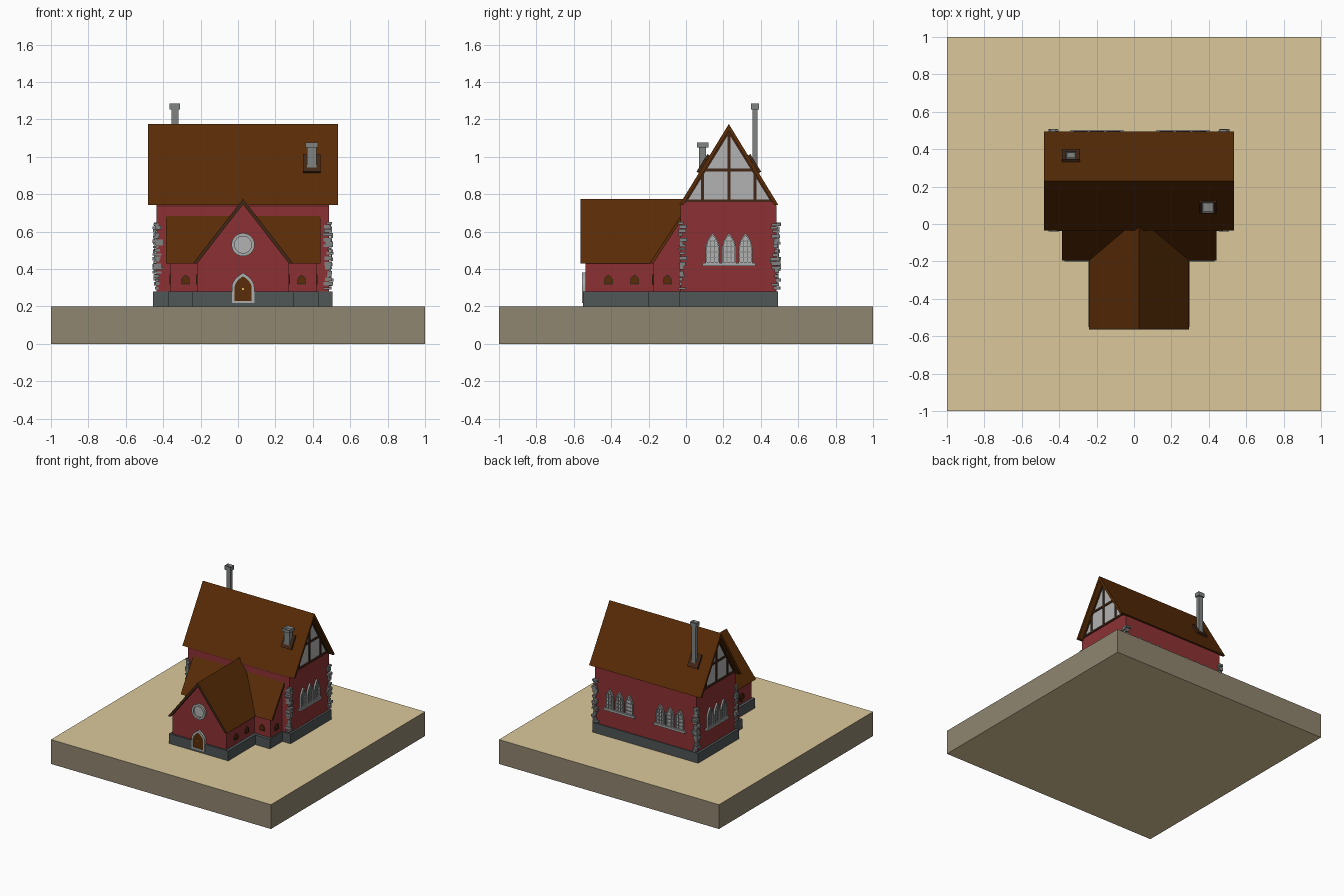
import bpy, bmesh, math, random
from mathutils import Matrix, Vector

if "Cube" in bpy.data.objects:
    bpy.data.objects.remove(bpy.data.objects["Cube"])

random.seed(4)

def mat(name, r, g, b):
    m = bpy.data.materials.new(name)
    m.diffuse_color = (r, g, b, 1)
    m.use_nodes = True
    m.node_tree.nodes["Principled BSDF"].inputs["Base Color"].default_value = m.diffuse_color
    return m

SAND = mat("sand", .71, .575, .33)
EARTH = mat("earth", .28, .24, .162)
BRICK = mat("red_brick", .265, .031, .034)
BASE = mat("dark_stone", .08, .092, .092)
STONE = mat("grey_stone", .22, .23, .23)
TRIM = mat("pale_stone", .40, .42, .41)
PLASTER = mat("plaster_and_glass", .45, .45, .45)
ROOF = mat("brown_roof", .10, .025, .002)
TIMBER = mat("dark_timber", .055, .02, .008)
GOLD = mat("gold", .75, .50, .10)

def finish(name, bm, *mats, matrix=None):
    bmesh.ops.recalc_face_normals(bm, faces=bm.faces)
    me = bpy.data.meshes.new(name)
    bm.to_mesh(me)
    bm.free()
    for m in mats:
        me.materials.append(m)
    ob = bpy.data.objects.new(name, me)
    bpy.context.collection.objects.link(ob)
    if matrix:
        ob.matrix_world = matrix
    return ob

def add_box(bm, lo, hi):
    lo, hi = Vector(lo), Vector(hi)
    m = Matrix.Translation((lo + hi) / 2) @ Matrix.Diagonal((*(hi - lo), 1))
    return bmesh.ops.create_cube(bm, size=1, matrix=m)["verts"]

def box(name, lo, hi, m, matrix=None):
    bm = bmesh.new()
    add_box(bm, lo, hi)
    return finish(name, bm, m, matrix=matrix)

def prism(name, pts, axis, a, b, m, matrix=None):
    """Extrude a (y,z) outline along x, or an (x,z) outline along y."""
    bm = bmesh.new()
    place = (lambda p, t: (t, p[0], p[1])) if axis == "x" else (lambda p, t: (p[0], t, p[1]))
    f = bm.faces.new([bm.verts.new(place(p, a)) for p in pts])
    ext = bmesh.ops.extrude_face_region(bm, geom=[f])["geom"]
    vs = [v for v in ext if isinstance(v, bmesh.types.BMVert)]
    bmesh.ops.translate(bm, verts=vs, vec=Vector(place((0, 0), b - a)))
    return finish(name, bm, m, matrix=matrix)

def gable(c, half, z0, z1, t):
    """Inverted V outline with vertical thickness t and level eaves."""
    inner = half - t * half / (z1 - z0)
    return [(c - half, z0), (c, z1), (c + half, z0), (c + inner, z0), (c, z1 - t), (c - inner, z0)]

def arch(w, z0, zs, z1, n=5):
    """Pointed arch outline."""
    right = [(w * (1 - (i / n) ** 2), zs + (z1 - zs) * i / n) for i in range(n + 1)]
    left = [(-x, z) for x, z in reversed(right[:-1])]
    return [(-w, z0), (w, z0)] + right + left

def circle(r, n=24):
    return [(r * math.cos(2 * math.pi * i / n), r * math.sin(2 * math.pi * i / n)) for i in range(n)]

def ring(name, outer, inner, a, b, m, matrix):
    bm = bmesh.new()
    loops = [[bm.verts.new((x, y, z)) for x, z in pts]
             for pts, y in ((outer, a), (inner, a), (inner, b), (outer, b))]
    n = len(outer)
    for k in range(4):
        p, q = loops[k], loops[(k + 1) % 4]
        for i in range(n):
            j = (i + 1) % n
            bm.faces.new((p[i], p[j], q[j], q[i]))
    return finish(name, bm, m, matrix=matrix)

def facing(deg, x, y, z=0):
    """0 faces front, 90 right, 180 back, -90 left."""
    return Matrix.Translation((x, y, z)) @ Matrix.Rotation(math.radians(deg), 4, "Z")

# ground slab: sand on top and bottom, earth on the sides
bm = bmesh.new()
add_box(bm, (-1, -1, 0), (1, 1, .2))
ground = finish("ground_slab", bm, SAND, EARTH)
for p in ground.data.polygons:
    p.material_index = 0 if abs(p.normal.z) > .5 else 1

# foundations
box("main_foundation", (-.455, -.038, .2), (.505, .492, .28), BASE)
box("lean_to_foundation", (-.372, -.2, .2), (.43, 0, .279), BASE)
box("porch_foundation", (-.242, -.551, .2), (.297, -.1, .28), BASE)

# main house
C, XL, XR = .229, -.435, .487
prism("main_walls", [(-.03, .27), (.485, .27), (.485, .737), (.462, .76), (-.004, .76), (-.03, .737)],
      "x", XL, XR, BRICK)
prism("gable_plaster", [(-.006, .758), (.464, .758), (C, 1.142)], "x", XL, XR, PLASTER)
prism("main_roof", gable(C, .265, .742, 1.175, .036), "x", -.48, .535, ROOF)

# gable timber framing on both ends
for side, x in (("left", XL), ("right", XR)):
    a, b = x - .008, x + .008
    box(side + "_gable_sill", (a, -.008, .757), (b, .466, .772), TIMBER)
    box(side + "_gable_crossbeam", (a, .1, .922), (b, .358, .938), TIMBER)
    for y, top in ((.088, .93), (C, 1.13), (.37, .93)):
        box(side + "_gable_post", (a, y - .008, .76), (b, y + .008, top), TIMBER)
    prism(side + "_gable_rafters", gable(C, .24, .755, 1.145, .022), "x", a, b, TIMBER)

# lean-to
prism("lean_to_walls", [(-.175, .27), (0, .27), (0, .67), (-.03, .658), (-.175, .433)], "x", -.36, .42, BRICK)
prism("lean_to_roof", [(-.195, .43), (-.025, .69), (-.025, .66), (-.175, .43)], "x", -.385, .442, ROOF)

# front porch wing
P = .027
prism("porch_walls", [(P - .245, .27), (P + .245, .27), (P + .245, .432), (P, .748), (P - .245, .432)],
      "y", -.537, -.01, BRICK)
prism("porch_roof", gable(P, .268, .43, .775, .028), "y", -.56, 0, ROOF)
prism("porch_bargeboard", gable(P, .268, .43, .775, .03), "y", -.565, -.558, TIMBER)

# round window
M = facing(0, P, -.537, .53)
ring("round_window_frame", circle(.062), circle(.045), .01, -.018, TRIM, M)
prism("round_window_glass", circle(.048), "y", .005, -.006, PLASTER, M)

# front door
M = facing(0, P, -.537)
ring("door_frame", arch(.06, .218, .305, .38), arch(.045, .23, .303, .361), .01, -.019, TRIM, M)
prism("door", arch(.048, .225, .303, .364), "y", .01, -.0155, ROOF, M)
box("door_knob", (-.005, -.02, .288), (.005, -.014, .298), GOLD, M)

# triple lancet windows
def triple(deg, x, y):
    for i in (-1, 0, 1):
        M = facing(deg, x, y) @ Matrix.Translation((i * .088, 0, 0))
        ring("lancet_frame", arch(.037, .43, .51, .592), arch(.03, .438, .51, .58), .01, -.013, TRIM, M)
        prism("lancet_glass", arch(.032, .435, .51, .582), "y", .01, -.004, PLASTER, M)
        bm = bmesh.new()
        for u in (-.011, .011):
            add_box(bm, (u - .0022, -.009, .432), (u + .0022, 0, .555))
        for z in (.46, .49, .52, .55):
            w = .03 if z < .53 else .022
            add_box(bm, (-w, -.009, z - .0022), (w, 0, z + .0022))
        finish("lancet_bars", bm, STONE, matrix=M)
    box("window_sill", (-.142, -.017, .415), (.142, .01, .432), TRIM, facing(deg, x, y))

triple(90, XR, .23)
triple(-90, XL, .23)
triple(180, .262, .485)
triple(180, -.198, .485)

# small arched windows on the porch and the lean-to
small = [(0, -.28, -.175), (0, .34, -.175)]
for deg, s in ((90, 1), (-90, -1)):
    small += [(deg, P + s * .245, -.415), (deg, P + s * .245, -.275), (deg, .03 + s * .39, -.1)]
for deg, x, y in small:
    M = facing(deg, x, y)
    ring("small_window_frame", arch(.024, .318, .342, .37), arch(.018, .325, .342, .363), .01, -.006, TIMBER, M)
    prism("small_window_shutter", arch(.02, .322, .342, .365), "y", .01, -.003, ROOF, M)

# rough corner stones
for cx, sx in ((XL, -1), (XR, 1)):
    for cy, sy in ((-.03, -1), (.485, 1)):
        bm = bmesh.new()
        z = .29
        while z < .64:
            h = random.uniform(.011, .021)
            ix, iy = random.uniform(.008, .036), random.uniform(.008, .036)
            ox = random.uniform(.006, .023)
            oy = random.uniform(.006, .023) if sy > 0 else random.uniform(.004, .010)
            xs = sorted((cx - sx * ix, cx + sx * ox))
            ys = sorted((cy - sy * iy, cy + sy * oy))
            add_box(bm, (xs[0], ys[0], z), (xs[1], ys[1], z + h))
            z += h + random.choice((0, .002, .004, .01))
        finish("corner_stones", bm, STONE)

# chimneys with sloped roof collars
def chimney(name, x, y, shaft, cap, z_cap, z_top, tilt):
    box(name + "_shaft", (x - shaft[0], y - shaft[1], .84), (x + shaft[0], y + shaft[1], z_cap + .005), STONE)
    bm = bmesh.new()
    add_box(bm, (x - cap[0], y - cap[1], z_cap), (x + cap[0], y + cap[1], z_top))
    top = [f for f in bm.faces if f.normal.z > .5]
    bmesh.ops.inset_individual(bm, faces=top, thickness=.011, depth=-.015)
    finish(name + "_cap", bm, STONE)
    yc = .097 if tilt > 0 else .361
    M = Matrix.Translation((x, yc, .96)) @ Matrix.Rotation(tilt * math.atan(1.63), 4, "X")
    box(name + "_collar", (-.047, -.055, -.02), (.047, .055, .014), TIMBER, M)

chimney("front_chimney", .395, .089, (.025, .019), (.034, .031), 1.05, 1.075, 1)
chimney("rear_chimney", -.337, .369, (.018, .014), (.028, .022), 1.252, 1.285, -1)
